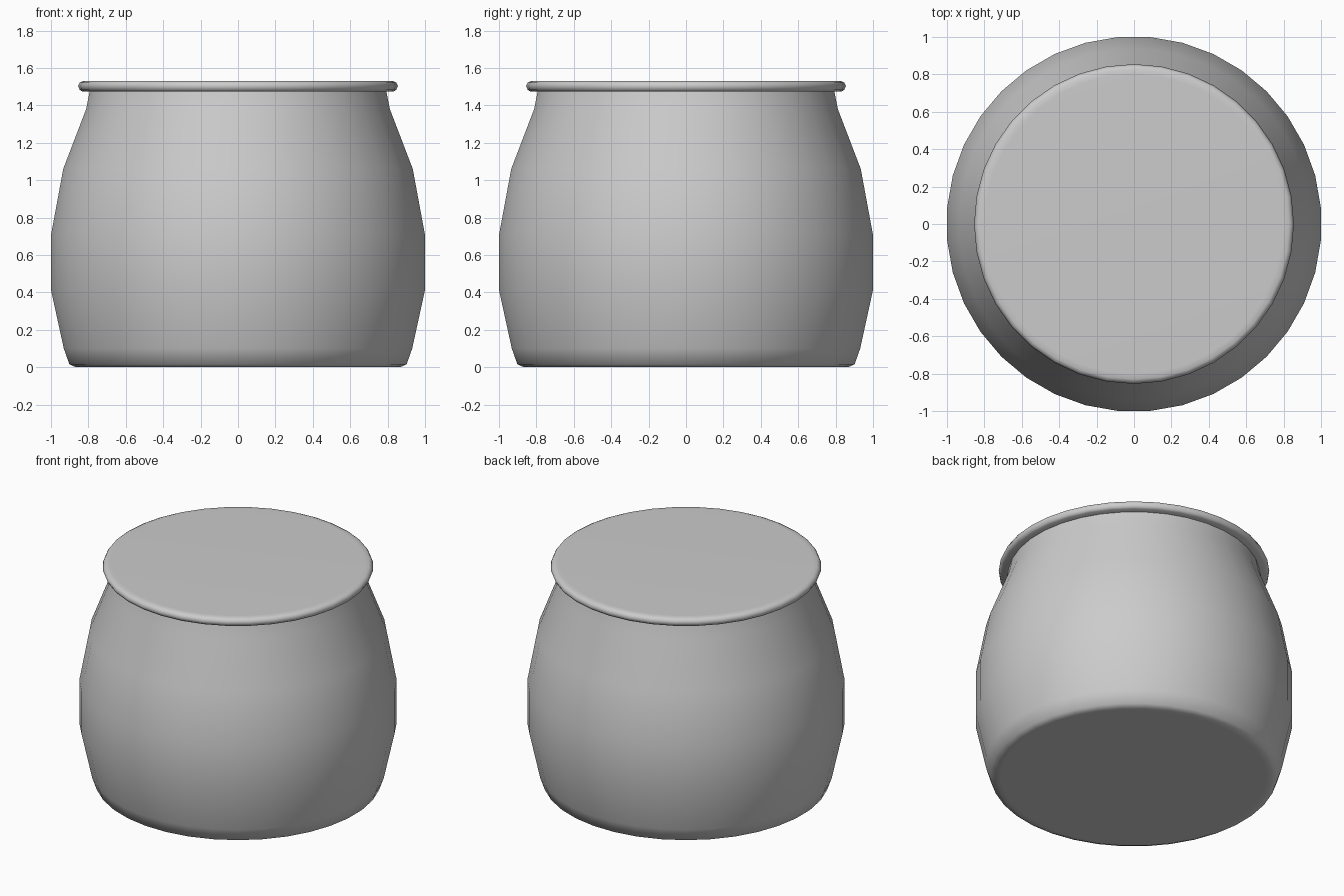
import bpy
import bmesh
from math import cos, sin, tau

cube = bpy.data.objects.get("Cube")
if cube:
    bpy.data.objects.remove(cube, do_unlink=True)

# One plain grey for the whole jar
grey = bpy.data.materials.new("plain_grey")
grey.use_nodes = True
colour = (0.6, 0.6, 0.6, 1)
grey.diffuse_color = colour
grey.node_tree.nodes["Principled BSDF"].inputs["Base Color"].default_value = colour

SIDES = 36


def lathe(name, profile, turn):
    """Spin (radius, height) points around z and cap both ends."""
    bm = bmesh.new()
    rings = []
    for radius, z in profile:
        angles = [tau * (i + turn) / SIDES for i in range(SIDES)]
        rings.append([bm.verts.new((radius * cos(a), radius * sin(a), z)) for a in angles])
    for low, high in zip(rings, rings[1:]):
        for i in range(SIDES):
            j = (i + 1) % SIDES
            bm.faces.new((low[i], low[j], high[j], high[i]))
    bm.faces.new(rings[0][::-1])
    bm.faces.new(rings[-1])
    for face in bm.faces:
        face.smooth = True
    mesh = bpy.data.meshes.new(name)
    bm.to_mesh(mesh)
    bm.free()
    mesh.materials.append(grey)
    obj = bpy.data.objects.new(name, mesh)
    bpy.context.collection.objects.link(obj)
    return obj


# Rounded pot body with a softened base edge
lathe("jar_body", [
    (0.84, 0), (0.87, 0), (0.905, 0.015), (0.935, 0.1), (1.003, 0.41),
    (1.003, 0.71), (0.938, 1.06), (0.815, 1.38), (0.795, 1.48), (0.79, 1.5),
], 0.5)

# Thin overhanging lid with a rounded rim
lathe("jar_lid", [
    (0.76, 1.475), (0.835, 1.475), (0.846, 1.483), (0.855, 1.503),
    (0.846, 1.522), (0.83, 1.53), (0.8, 1.531),
], 0)
